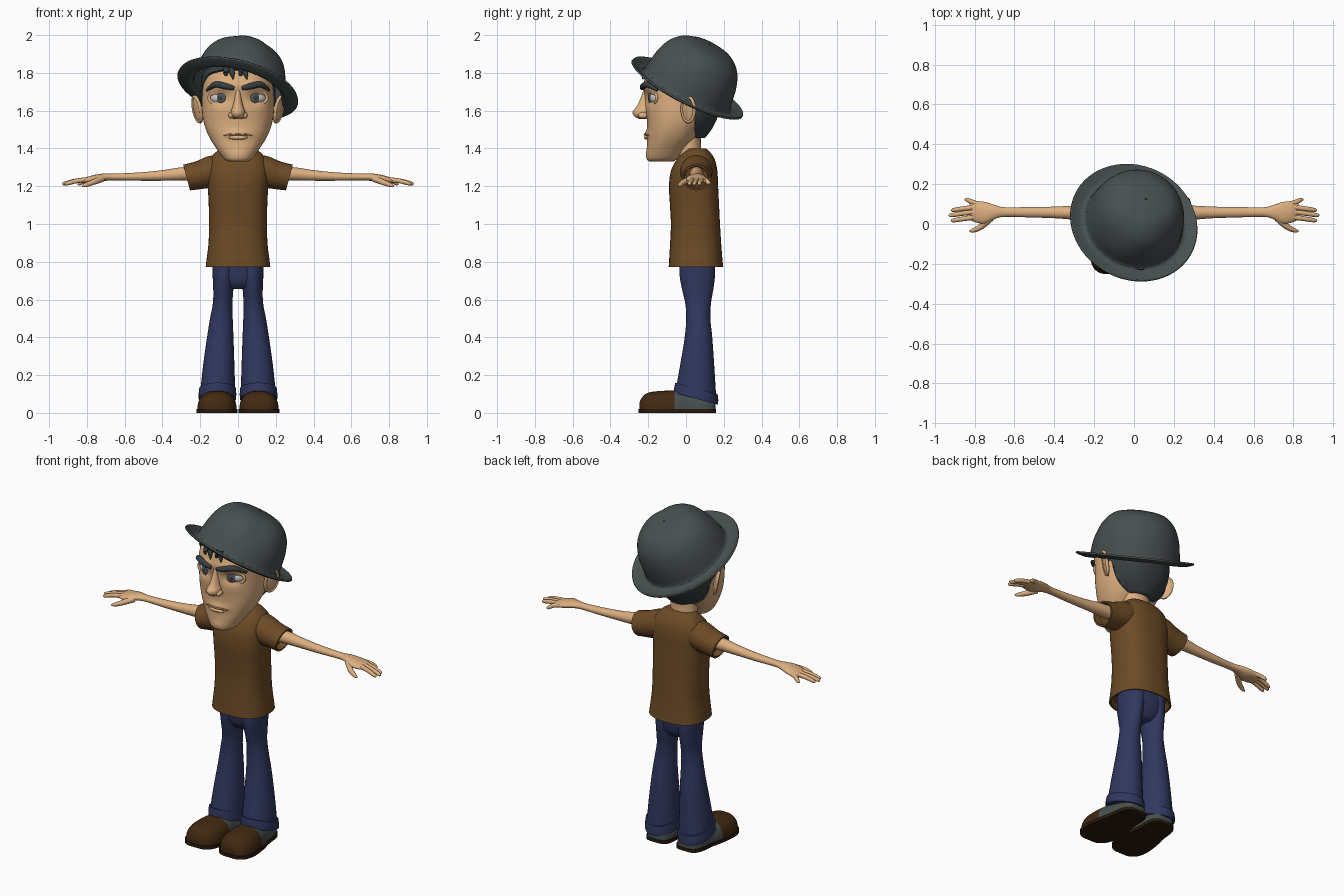
import bpy, bmesh, math
from mathutils import Vector, Matrix

if "Cube" in bpy.data.objects:
    bpy.data.objects.remove(bpy.data.objects["Cube"])

def material(name, r, g, b):
    m = bpy.data.materials.new(name)
    m.diffuse_color = (r, g, b, 1)
    m.use_nodes = True
    m.node_tree.nodes["Principled BSDF"].inputs["Base Color"].default_value = m.diffuse_color
    return m

SKIN = material("skin", .72, .43, .215)
LIP = material("lip_tan", .50, .26, .13)
GREY = material("hat_grey", .065, .080, .080)
HAIR = material("hair_charcoal", .040, .050, .053)
SHIRT = material("shirt_brown", .150, .070, .019)
JEANS = material("jeans_navy", .030, .039, .115)
SHOE = material("shoe_brown", .055, .022, .006)
SOLE = material("sole_dark", .022, .010, .004)
WHITE = material("eye_white", .62, .62, .62)
IRIS = material("iris_grey", .09, .10, .11)
TAU = 2 * math.pi

def finish(name, bm, mats, angle=50):
    bmesh.ops.recalc_face_normals(bm, faces=bm.faces)
    me = bpy.data.meshes.new(name)
    bm.to_mesh(me)
    bm.free()
    for m in mats:
        me.materials.append(m)
    for p in me.polygons:
        p.use_smooth = True
    me.set_sharp_from_angle(angle=math.radians(angle))
    ob = bpy.data.objects.new(name, me)
    bpy.context.collection.objects.link(ob)
    return ob

def loft(name, rings, mat, caps=True, rule=None):
    bm = bmesh.new()
    vs = [[bm.verts.new(p) for p in r] for r in rings]
    n = len(vs[0])
    for a, b in zip(vs, vs[1:]):
        for i in range(n):
            bm.faces.new((a[i], a[(i + 1) % n], b[(i + 1) % n], b[i]))
    if caps:
        bm.faces.new(vs[0])
        bm.faces.new(vs[-1])
    mats = mat if isinstance(mat, list) else [mat]
    if rule:
        for f in bm.faces:
            f.material_index = rule(f.calc_center_median())
    return finish(name, bm, mats)

def spline(rows, k=4):
    """Catmull-Rom interpolation of parameter rows"""
    out, last = [], len(rows) - 1
    for i in range(last):
        p = [rows[max(0, min(last, i + d))] for d in (-1, 0, 1, 2)]
        for j in range(k):
            t = j / k
            out.append([.5 * (2*b + (c-a)*t + (2*a-5*b+4*c-d)*t*t + (3*b-a-3*c+d)*t**3)
                        for a, b, c, d in zip(*p)])
    return out + [list(rows[-1])]

def power(v, e):
    return math.copysign(abs(v) ** e, v)

def section(z, w, yf, yb, e=2.0, n=40):
    """Horizontal superellipse ring"""
    yc, ry = (yf + yb) / 2, (yb - yf) / 2
    return [Vector((w * power(math.cos(TAU*i/n), 2/e), yc + ry * power(math.sin(TAU*i/n), 2/e), z))
            for i in range(n)]

def tube(name, pts, mat, n=12, k=4):
    rows = spline(pts, k)
    P = [Vector(r[:3]) for r in rows]
    rings = []
    for i, r in enumerate(rows):
        t = (P[min(i+1, len(P)-1)] - P[max(i-1, 0)]).normalized()
        u = t.cross(Vector((0, 0, 1)) if abs(t.z) < .9 else Vector((0, 1, 0))).normalized()
        v = t.cross(u)
        rings.append([P[i] + r[3] * (u * math.cos(TAU*j/n) + v * math.sin(TAU*j/n)) for j in range(n)])
    return loft(name, rings, mat)

def ellipsoid(name, loc, size, mat, rot=Matrix()):
    bm = bmesh.new()
    bmesh.ops.create_uvsphere(bm, u_segments=24, v_segments=16, radius=1)
    bm.transform(Matrix.Translation(loc) @ rot @ Matrix.Diagonal((*size, 1)))
    return finish(name, bm, [mat])

def oval_ring(name, loc, rx, rz, r, mat, rot=Matrix()):
    """Rounded rim in the local xz plane"""
    M = Matrix.Translation(loc) @ rot
    rings = []
    for i in range(33):
        a = TAU * i / 32
        rings.append([M @ Vector(((rx + r*math.cos(b)) * math.cos(a), r * math.sin(b),
                                  (rz + r*math.cos(b)) * math.sin(a)))
                      for b in (TAU*j/8 for j in range(8))])
    return loft(name, rings, mat, caps=False)

# Head with sculpted brow, eye sockets, mouth and chin
head = [(1.33, .045, -.19, -.07), (1.345, .075, -.205, -.045), (1.40, .115, -.207, 0),
        (1.45, .147, -.205, .05), (1.50, .170, -.205, .085), (1.55, .184, -.207, .12),
        (1.60, .190, -.213, .15), (1.68, .190, -.220, .165), (1.75, .185, -.222, .165),
        (1.81, .165, -.20, .15), (1.86, .10, -.13, .10)]
bumps = [(-.092, 1.665, .05, .03, .022), (.092, 1.665, .05, .03, .022), (0, 1.475, .06, .022, -.013),
         (0, 1.365, .04, .025, -.006), (-.08, 1.73, .06, .02, -.012), (.08, 1.73, .06, .02, -.012)]
rings = [section(*r, e=2.3, n=80) for r in spline(head, 5)]
for ring in rings:
    for p in ring:
        if p.y < -.08:
            p.y += sum(a * math.exp(-((p.x-x)/sx)**2 - ((p.z-z)/sz)**2) for x, z, sx, sz, a in bumps)
loft("head", rings, SKIN)
loft("neck", [section(*r) for r in spline([(1.28, .09, -.04, .10), (1.40, .08, -.045, .08),
                                          (1.52, .085, -.05, .08)])], SKIN)

# Nose and mouth
loft("nose", [section(*r, n=24) for r in spline([
    (1.71, .014, -.225, -.17), (1.66, .020, -.243, -.17), (1.62, .029, -.263, -.17),
    (1.595, .038, -.282, -.17), (1.572, .036, -.275, -.17), (1.556, .022, -.25, -.17)])], SKIN)
tube("mouth_line", [(-.075, -.197, 1.468, .002), (-.04, -.213, 1.474, .005), (0, -.219, 1.474, .005),
                    (.04, -.213, 1.474, .005), (.075, -.197, 1.468, .002)], LIP)
ellipsoid("lower_lip", (0, -.207, 1.458), (.05, .016, .012), SKIN)

# Hair cap, cut straight along the hairline, with fringe locks
hair = [(1.455, .09, -.2, .10, .05), (1.50, .150, -.21, .135, .045), (1.56, .183, -.215, .165, .045),
        (1.62, .196, -.22, .178, .035), (1.66, .199, -.22, .178, -.04), (1.72, .198, -.225, .177, -.075),
        (1.78, .191, -.226, .170, -.13), (1.815, .172, -.215, .155, -.2), (1.85, .12, -.16, .12, -.3)]
rings = []
for r in spline(hair, 5):
    ring = section(*r[:4], e=2.3, n=64)
    for p in ring:
        p.y = max(p.y, r[4])
    rings.append(ring)
loft("hair", rings, HAIR)
for x, d, z in ((-.06, -.01, 1.79), (-.035, .01, 1.765), (.02, -.012, 1.785), (.035, .012, 1.765)):
    tube("fringe_lock", [(x, -.212, 1.825, .016), (x + d/2, -.224, 1.795, .013), (x + d, -.229, z, .002)], HAIR)

for s in (-1, 1):
    side = "right" if s > 0 else "left"
    # Eyes, lids, brows, nostrils and ears
    R = Matrix.Rotation(s * .33, 4, 'Z')
    eye = Vector((s * .093, -.157, 1.668))
    ellipsoid(side + "_eye", eye, (.057, .036, .036), WHITE, R)
    ellipsoid(side + "_iris", eye + R @ Vector((-s * .014, -.032, 0)), (.026, .006, .027), IRIS, R)
    ellipsoid(side + "_pupil", eye + R @ Vector((-s * .014, -.036, 0)), (.012, .004, .012), HAIR, R)
    oval_ring(side + "_eyelid", eye + R @ Vector((0, -.019, 0)), .058, .036, .008, SKIN, R)
    tube(side + "_brow", [(s*.02, -.231, 1.718, .010), (s*.06, -.228, 1.728, .016), (s*.12, -.203, 1.738, .016),
                          (s*.165, -.152, 1.708, .007)], HAIR)
    ellipsoid(side + "_nostril", (s * .035, -.228, 1.575), (.016, .025, .017), SKIN)
    E = Matrix.Rotation(s * .2, 4, 'Y') @ Matrix.Rotation(s * math.pi/2 - s * .5, 4, 'Z')
    ellipsoid(side + "_ear", (s * .212, .012, 1.605), (.042, .014, .074), SKIN, E)
    oval_ring(side + "_ear_rim", (s * .217, .012, 1.608), .037, .067, .009, SKIN, E)

    # Sleeve with a recessed opening
    rows = spline([(.09, .055, 1.285, .085, .085, 0), (.15, .055, 1.275, .085, .083, .01),
                   (.21, .055, 1.258, .078, .073, .015), (.272, .055, 1.246, .077, .068, .018)])
    rows += [(.272, .055, 1.246, .067, .058, .016), (.235, .055, 1.25, .062, .053, .015)]
    loft(side + "_sleeve", [[(s * (x + sl * math.sin(a)), y + ry * math.cos(a), z + rz * math.sin(a))
                             for a in (TAU*i/32 for i in range(32))] for x, y, z, ry, rz, sl in rows], SHIRT)

    # Arm and palm in one sweep
    rows = spline([(.20, .056, 1.268, .038, .037), (.30, .057, 1.265, .035, .035), (.40, .058, 1.257, .029, .028),
                   (.52, .059, 1.251, .026, .022), (.65, .060, 1.249, .024, .018), (.70, .060, 1.248, .036, .020),
                   (.75, .056, 1.240, .055, .022), (.80, .062, 1.232, .052, .017), (.825, .064, 1.228, .040, .010)])
    loft(side + "_arm", [[(s * x, y + ry * math.cos(a), z + rz * math.sin(a))
                          for a in (TAU*i/24 for i in range(24))] for x, y, z, ry, rz in rows], SKIN)
    for name, x0, y0, x1, y1 in (("little", .78, .10, .85, .122), ("ring", .79, .085, .918, .07),
                                 ("middle", .79, .062, .93, .044), ("index", .79, .035, .918, .018)):
        tube(f"{side}_{name}_finger", [(s*x0, y0, 1.236, .013), (s*(x0+x1)/2, (y0+y1)/2, 1.228, .012),
             (s*(x1-.012), y1, 1.214, .010), (s*x1, y1, 1.211, .003)], SKIN)
    tube(side + "_thumb", [(s*.72, .03, 1.24, .018), (s*.765, -.012, 1.222, .015), (s*.805, -.032, 1.207, .011),
                           (s*.825, -.036, 1.20, .004)], SKIN)

    # Trouser leg and turned-up cuff
    def leg_ring(z, cx, rx, cy, ry, tilt):
        return [(s * (cx + rx * math.cos(a)), cy + ry * math.sin(a), z - tilt * ry * math.sin(a))
                for a in (TAU*i/32 for i in range(32))]
    loft(side + "_trouser_leg", [leg_ring(*r) for r in spline([
        (.80, .070, .066, .060, .095, 0), (.72, .074, .060, .060, .093, 0), (.65, .078, .053, .062, .082, 0),
        (.58, .081, .052, .064, .068, 0), (.50, .088, .060, .065, .064, 0), (.40, .094, .070, .066, .073, 0),
        (.25, .102, .083, .060, .090, .1), (.09, .108, .094, .053, .108, .27)])], JEANS)
    loft(side + "_cuff", [leg_ring(*r) for r in (
        (.13, .108, .090, .055, .104, .27), (.13, .108, .097, .055, .112, .27), (.10, .109, .100, .054, .117, .27),
        (.075, .109, .099, .053, .117, .27), (.075, .109, .088, .053, .104, .27))], JEANS)

    # Shoe upper (brown toe, grey heel) and sole
    shoe = [(-.247, .025, .030), (-.240, .055, .055), (-.21, .087, .088), (-.15, .103, .100), (-.06, .098, .103),
            (.02, .083, .098), (.10, .076, .088), (.145, .056, .080), (.156, .025, .060)]
    shoe = spline(shoe, 4)
    arc = [math.pi * i / 20 for i in range(21)]
    loft(side + "_shoe", [[(s * (.11 - .04 * (y + .1)) + hw * power(math.cos(a), .8), y,
                            .015 + h * power(math.sin(a), .8)) for a in arc] for y, hw, h in shoe],
         [SHOE, GREY], rule=lambda c: int(c.y > -.06))
    outline = [(.11 - .04 * (y + .1) + (hw + .006), y * 1.015) for y, hw, h in shoe]
    outline += [(.11 - .04 * (y + .1) - (hw + .006), y * 1.015) for y, hw, h in reversed(shoe)]
    loft(side + "_sole", [[(s * max(x, .002), y, z) for x, y in outline] for z in (0, .02)], SOLE)

# Trouser seat joining the legs
loft("trouser_seat", [section(*r, e=2.4) for r in spline([
    (.655, .045, .01, .12), (.685, .105, -.015, .14), (.73, .130, -.028, .152), (.82, .136, -.035, .155)])], JEANS)

# Shirt body with recessed hem
rows = spline([(.772, .171, -.092, .198), (.80, .168, -.090, .194), (.90, .156, -.084, .186), (1.0, .154, -.080, .180),
               (1.10, .155, -.085, .175), (1.20, .160, -.090, .170), (1.28, .163, -.080, .166),
               (1.34, .150, -.050, .153), (1.38, .118, -.018, .128), (1.40, .090, 0, .105)])
rows = [(.81, .150, -.075, .18), (.774, .161, -.082, .188)] + rows
loft("shirt_body", [section(*r, e=2.5, n=48) for r in rows], SHIRT)

# Hat: tilted lathe with a pinched crown, plus a rolled seam at the brim
n = Vector((.27, .51, 1)).normalized()
xa = Vector((1, 0, -.27)).normalized()
T = Matrix.Translation((-.003, .003, 1.71)) @ Matrix((xa, n.cross(xa), n)).transposed().to_4x4()
profile = spline([(.327, .012), (.30, .002), (.265, -.004), (.245, .012), (.238, .06), (.225, .13),
                  (.195, .20), (.14, .25), (.07, .268), (.004, .273)])
def hat_point(r, h, a):
    pinch = .10 * max(0, (h - .08) / .2) * sum(math.exp(-((a - c) / .35) ** 2) for c in (4.0, 5.4))
    return T @ Vector((r * (1 - pinch) * math.cos(a), r * (1 - pinch) * math.sin(a), h))
hat = loft("hat", [[hat_point(r, h, TAU*i/64) for i in range(64)] for r, h in profile], GREY, caps=False)
mod = hat.modifiers.new("thickness", 'SOLIDIFY')
mod.thickness, mod.offset = .01, 0
oval_ring("hat_seam", T @ Vector((0, 0, .012)), .245, .245, .007, GREY,
          T.to_3x3().to_4x4() @ Matrix.Rotation(math.pi/2, 4, 'X'))
